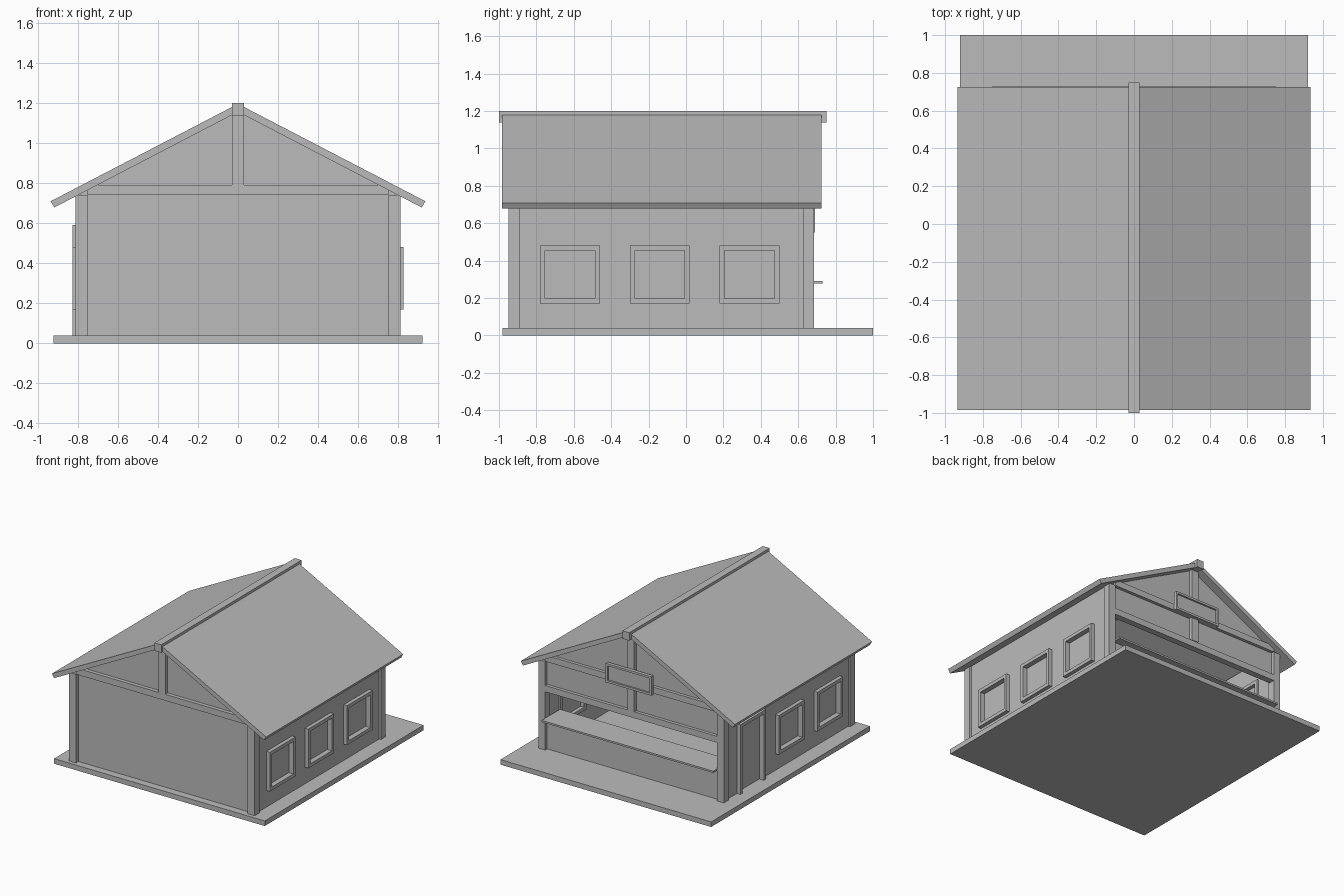
import bpy, bmesh

if "Cube" in bpy.data.objects:
    bpy.data.objects.remove(bpy.data.objects["Cube"])

grey = bpy.data.materials.new("plain grey")
grey.diffuse_color = (0.5, 0.5, 0.5, 1)
grey.use_nodes = True
grey.node_tree.nodes["Principled BSDF"].inputs["Base Color"].default_value = grey.diffuse_color


def finish(name, bm):
    bmesh.ops.recalc_face_normals(bm, faces=bm.faces)
    me = bpy.data.meshes.new(name)
    bm.to_mesh(me)
    bm.free()
    me.materials.append(grey)
    ob = bpy.data.objects.new(name, me)
    bpy.context.collection.objects.link(ob)
    return ob


def prism(name, profile, y0, y1):
    """Extrude an (x, z) outline along y."""
    bm = bmesh.new()
    face = bm.faces.new([bm.verts.new((x, y0, z)) for x, z in profile])
    new = bmesh.ops.extrude_face_region(bm, geom=[face])["geom"]
    bmesh.ops.translate(bm, vec=(0, y1 - y0, 0),
                        verts=[v for v in new if isinstance(v, bmesh.types.BMVert)])
    return finish(name, bm)


def box(name, x, y, z):
    return prism(name, [(x[0], z[0]), (x[1], z[0]), (x[1], z[1]), (x[0], z[1])], y[0], y[1])


def side(s, a, b):
    """Range a..b on the side s of the house."""
    return tuple(sorted((s * a, s * b)))


def cut(wall, cutter):
    mod = wall.modifiers.new("opening", 'BOOLEAN')
    mod.operation, mod.solver, mod.object = 'DIFFERENCE', 'EXACT', cutter
    bpy.context.view_layer.objects.active = wall
    bpy.ops.object.modifier_apply(modifier=mod.name)
    bpy.data.objects.remove(cutter)


# Ground slab
box("base_slab", (-0.92, 0.92), (-0.98, 1.0), (0, 0.04))


# Framed opening in a side wall
def opening(wall, name, s, y, z, bottom_rail=True):
    t = 0.027
    iy = (y[0] + t, y[1] - t)
    iz = (z[0] + (t if bottom_rail else 0), z[1] - t)
    cut(wall, box("cutter", side(s, 0.70, 0.85), iy, iz))
    x = side(s, 0.745, 0.825)
    box(name + "_frame_near", x, (y[0], iy[0]), z)
    box(name + "_frame_far", x, (iy[1], y[1]), z)
    box(name + "_frame_top", x, iy, (iz[1], z[1]))
    if bottom_rail:
        box(name + "_frame_sill", x, iy, (z[0], iz[0]))
    box(name + "_panel", side(s, 0.775, 0.785), iy, iz)


# Side walls with windows, and a door on the left side
for s, label in ((1, "right"), (-1, "left")):
    wall = box(label + "_wall", side(s, 0.76, 0.795), (-0.92, 0.66), (0.04, 0.745))
    opening(wall, label + "_front_window", s, (-0.78, -0.46), (0.17, 0.48))
    opening(wall, label + "_middle_window", s, (-0.30, 0.02), (0.17, 0.48))
    if s > 0:
        opening(wall, label + "_back_window", s, (0.18, 0.50), (0.17, 0.48))
    else:
        opening(wall, "door", s, (0.18, 0.50), (0.04, 0.59), False)
    # Corner posts
    for y, end in (((-0.95, -0.89), "front"), ((0.625, 0.685), "back")):
        box(f"{end}_{label}_post", side(s, 0.75, 0.81), y, (0.04, 0.74))
    # Roof slope
    prism(label + "_roof", [(0, 1.195), (s * 0.935, 0.709), (s * 0.917, 0.678), (0, 1.155)],
          -0.985, 0.725)


# End walls reach up under the roof
def gable(name, z0, y0, y1):
    prism(name, [(-0.78, z0), (0.78, z0), (0.78, 0.755), (0, 1.16), (-0.78, 0.755)], y0, y1)


gable("front_wall", 0.04, -0.92, -0.89)
gable("back_gable_wall", 0.53, 0.635, 0.66)
box("counter_wall", (-0.76, 0.76), (0.63, 0.66), (0.04, 0.28))

# Beams, king posts and ridge
box("front_beam", (-0.75, 0.75), (-0.95, -0.90), (0.74, 0.79))
box("front_king_post", (-0.03, 0.03), (-0.95, -0.90), (0.79, 1.15))
box("back_beam", (-0.75, 0.75), (0.64, 0.685), (0.74, 0.79))
box("opening_beam", (-0.75, 0.75), (0.635, 0.685), (0.50, 0.55))
box("back_king_post", (-0.03, 0.03), (0.64, 0.69), (0.55, 1.15))
box("ridge_beam", (-0.03, 0.03), (-1.0, 0.75), (1.137, 1.2))

# Serving counter
box("counter", (-0.75, 0.75), (0.50, 0.73), (0.278, 0.292))

# Blank sign board with raised rim
box("sign_board", (-0.2, 0.2), (0.69, 0.703), (0.735, 0.885))
for z, label in (((0.735, 0.752), "bottom"), ((0.868, 0.885), "top")):
    box(f"sign_{label}_rim", (-0.2, 0.2), (0.69, 0.717), z)
for s, label in ((1, "right"), (-1, "left")):
    box(f"sign_{label}_rim", side(s, 0.183, 0.2), (0.69, 0.717), (0.752, 0.868))
